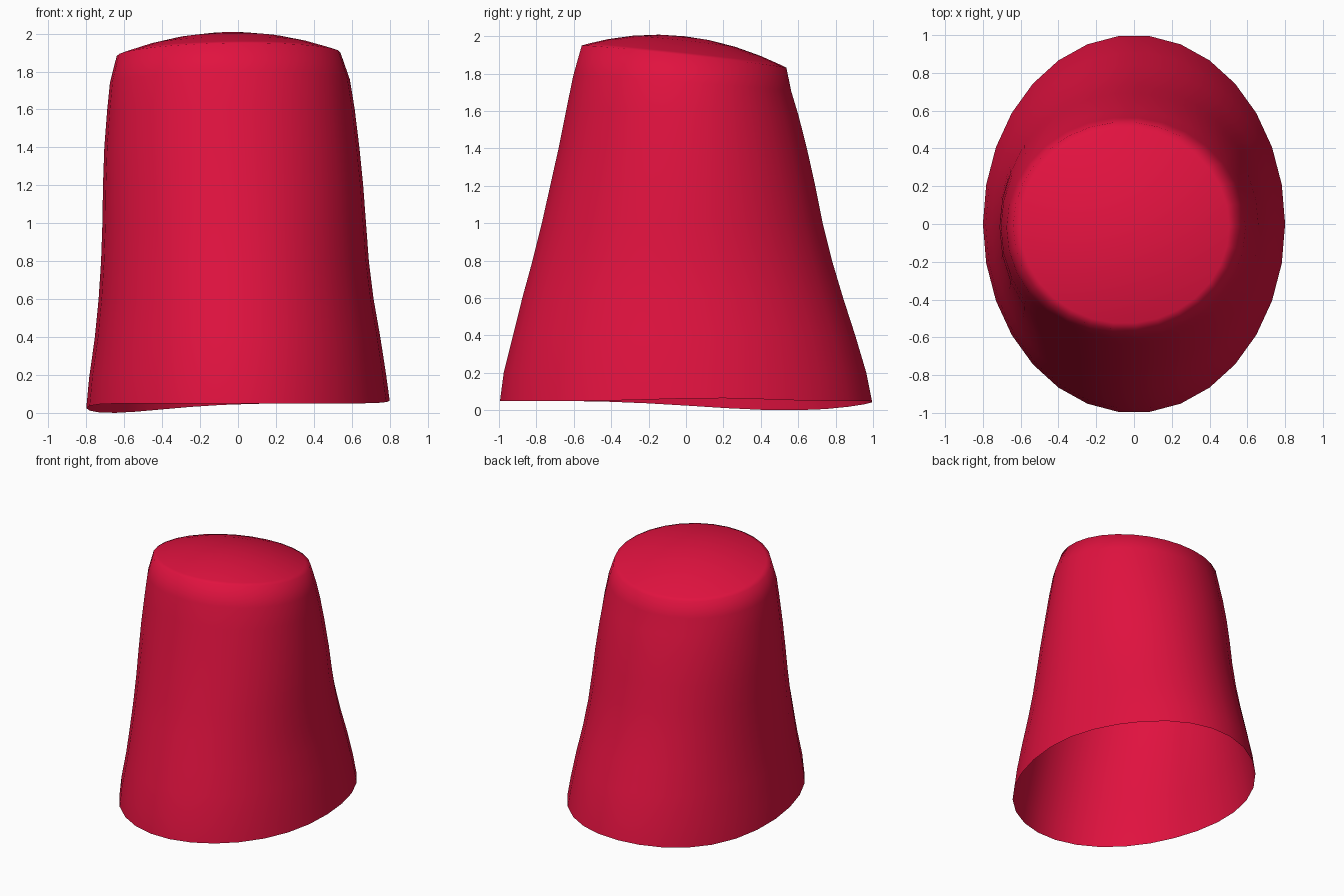
import bpy
import bmesh
from math import sin, cos, radians, tau

SIDES = 30
RIM_TILT = 0.06
DOME_HEIGHT = 0.11

default = bpy.data.objects.get("Cube")
if default:
    bpy.data.objects.remove(default)

# Wall sections: height, right edge, left edge, front edge, back edge
SECTIONS = [
    (0.05, -0.80, 0.80, -1.00, 1.00),
    (0.20, -0.785, 0.78, -0.98, 0.97),
    (0.40, -0.755, 0.75, -0.93, 0.91),
    (0.60, -0.735, 0.715, -0.88, 0.845),
    (0.80, -0.722, 0.69, -0.825, 0.785),
    (1.00, -0.715, 0.675, -0.775, 0.735),
    (1.20, -0.712, 0.66, -0.73, 0.695),
    (1.40, -0.705, 0.64, -0.685, 0.65),
    (1.60, -0.69, 0.615, -0.64, 0.605),
    (1.75, -0.675, 0.59, -0.605, 0.565),
    (1.89, -0.64, 0.54, -0.56, 0.54),
]


def hem_offset(angle):
    """Wavy lower edge: a dip at the back right, a slight lift on the left."""
    dip = max(0, cos(angle - radians(147))) ** 4
    lift = max(0, cos(angle - radians(8))) ** 12
    return 0.015 * lift - 0.05 * dip


def ring(bm, section, scale=1.0, rise=0.0):
    z, x0, x1, y0, y1 = section
    top = max(0, (z - 1.4) / 0.49)
    hem = max(0, 1 - (z - 0.05) / 0.4)
    verts = []
    for i in range(SIDES):
        a = tau * i / SIDES
        c, s = scale * cos(a), scale * sin(a)
        height = z + rise + top * (0.01 * c - RIM_TILT * s) + hem * hem_offset(a)
        verts.append(bm.verts.new(((x0 + x1) / 2 + c * (x1 - x0) / 2,
                                   (y0 + y1) / 2 + s * (y1 - y0) / 2, height)))
    return verts


def bridge(bm, lower, upper):
    for i in range(SIDES):
        j = (i + 1) % SIDES
        bm.faces.new((lower[i], lower[j], upper[j], upper[i]))


# Open-bottomed sleeve with a domed, tilted cap
bm = bmesh.new()
rings = [ring(bm, section) for section in SECTIONS]
rim = SECTIONS[-1]
for scale in (0.94, 0.75, 0.5, 0.25):
    rings.append(ring(bm, rim, scale, DOME_HEIGHT * (1 - scale ** 2)))
for lower, upper in zip(rings, rings[1:]):
    bridge(bm, lower, upper)
centre = bm.verts.new(((rim[1] + rim[2]) / 2, (rim[3] + rim[4]) / 2, rim[0] + DOME_HEIGHT))
last = rings[-1]
for i in range(SIDES):
    bm.faces.new((last[i], last[(i + 1) % SIDES], centre))
for face in bm.faces:
    face.smooth = True

mesh = bpy.data.meshes.new("tapered_sleeve")
bm.to_mesh(mesh)
bm.free()
sleeve = bpy.data.objects.new("tapered_sleeve", mesh)
bpy.context.collection.objects.link(sleeve)

# Crimson material
crimson = bpy.data.materials.new("crimson")
crimson.use_nodes = True
colour = (0.75, 0.006, 0.05, 1)
crimson.diffuse_color = colour
crimson.node_tree.nodes["Principled BSDF"].inputs["Base Color"].default_value = colour
mesh.materials.append(crimson)
